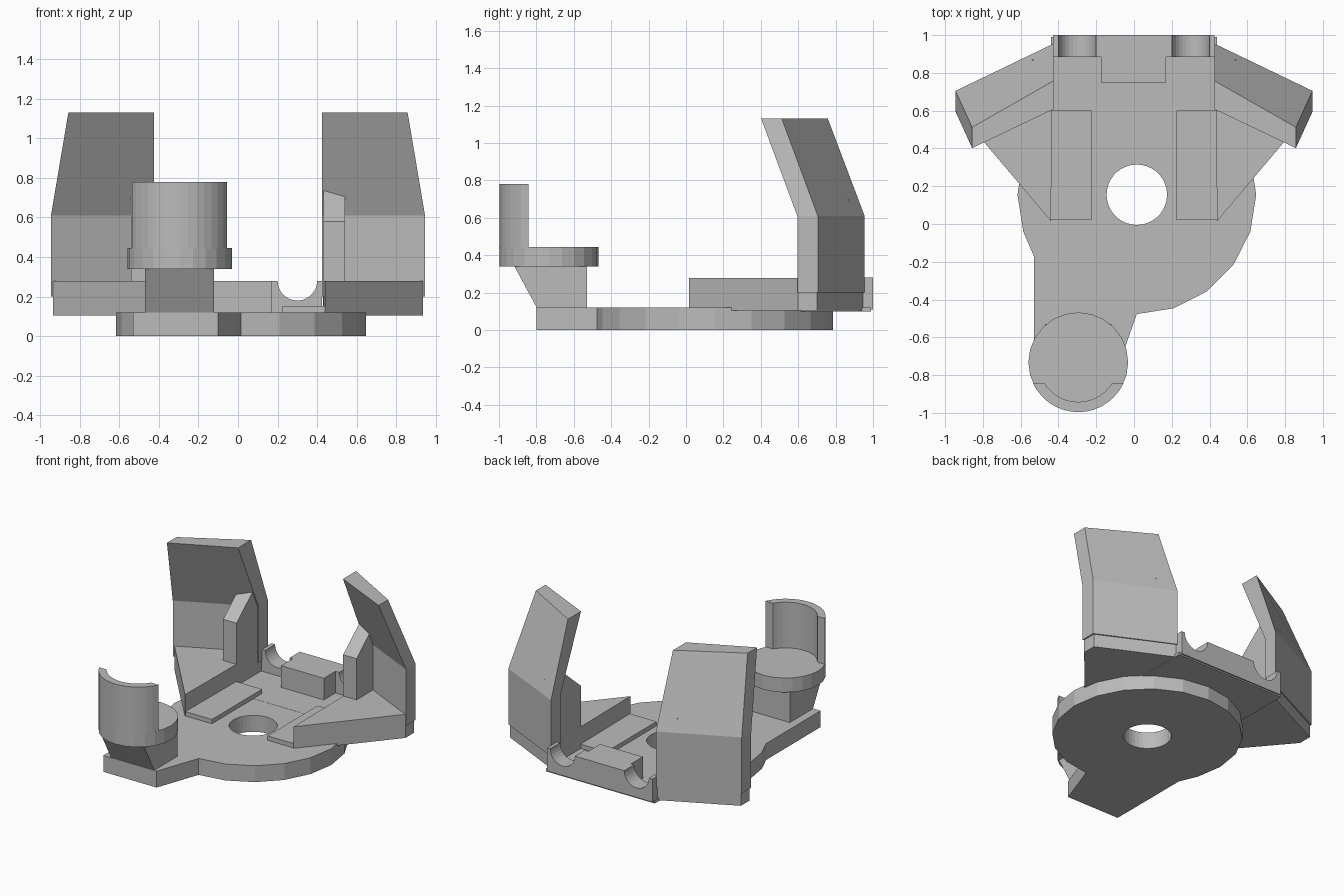
import bpy, bmesh
from math import cos, sin, pi, radians

if "Cube" in bpy.data.objects:
    bpy.data.objects.remove(bpy.data.objects["Cube"])

GREY = (0.5, 0.5, 0.5, 1)
grey = bpy.data.materials.new("plain_grey")
grey.use_nodes = True
grey.diffuse_color = GREY
grey.node_tree.nodes["Principled BSDF"].inputs["Base Color"].default_value = GREY


def loft(name, rings):
    """Closed solid skinned through matching rings of 3D points."""
    bm = bmesh.new()
    loops = [[bm.verts.new(p) for p in ring] for ring in rings]
    n = len(loops[0])
    for a, b in zip(loops, loops[1:]):
        for i in range(n):
            j = (i + 1) % n
            bm.faces.new((a[i], a[j], b[j], b[i]))
    bm.faces.new(loops[0][::-1])
    bm.faces.new(loops[-1])
    bmesh.ops.recalc_face_normals(bm, faces=bm.faces)
    mesh = bpy.data.meshes.new(name)
    bm.to_mesh(mesh)
    bm.free()
    mesh.materials.append(grey)
    obj = bpy.data.objects.new(name, mesh)
    bpy.context.collection.objects.link(obj)
    return obj


def prism(name, outline, z0, z1):
    return loft(name, [[(x, y, z) for x, y in outline] for z in (z0, z1)])


def box(name, x0, x1, y0, y1, z0, z1):
    return prism(name, [(x0, y0), (x1, y0), (x1, y1), (x0, y1)], z0, z1)


def arc(cx, cy, r, a0, a1, steps):
    """Points from angle a0 to a1 in degrees, both ends included."""
    angles = [radians(a0 + (a1 - a0) * i / steps) for i in range(steps + 1)]
    return [(cx + r * cos(a), cy + r * sin(a)) for a in angles]


# Round base with a front tab and a centre hole
CX, CY = 0.015, 0.155
outline = arc(CX, CY, 0.632, -90, 198, 16)
outline += [(-0.53, -0.17), (-0.53, -0.8), (-0.1, -0.8)]
base = prism("base", outline, 0, 0.12)
cutter = prism("hole_cutter", arc(CX, CY, 0.16, 0, 350, 35), -0.1, 0.3)
cutter.hide_render = True
cutter.hide_viewport = True
cutter.display_type = 'WIRE'
hole = base.modifiers.new("hole", 'BOOLEAN')
hole.object = cutter
hole.solver = 'EXACT'

# Post, round platform and half cup on the tab
PX, PY, PR = -0.295, -0.732, 0.264
loft("post", [
    [(-0.47, front, z), (-0.12, front, z), (-0.12, -0.53, z), (-0.47, -0.53, z)]
    for front, z in ((-0.795, 0.115), (-0.92, 0.345))])
prism("platform", arc(PX, PY, PR, 0, 345, 23), 0.34, 0.445)
outer = arc(PX, PY, PR, 204.5, 335.5, 14)
inner = arc(PX, PY, 0.21, 328.5, 211.5, 14)
prism("half_cup", outer + inner, 0.44, 0.78)

# Rear floor and raised blocks
box("rear_floor", -0.44, 0.44, 0.5, 0.99, 0.1, 0.121)
box("centre_block", -0.175, 0.17, 0.75, 0.89, 0.11, 0.28)

# Rear rail with two round grooves
profile = [(-0.43, 0.11), (0.425, 0.11), (0.425, 0.28)]
for x in (0.3, -0.3):
    profile += arc(x, 0.28, 0.1, 0, -180, 14)
profile.append((-0.43, 0.28))
loft("rear_rail", [[(x, y, z) for x, z in profile] for y in (0.885, 1.0)])

# Mirrored side parts
for side, s in (("left", 1), ("right", -1)):
    # Wing under the panel
    wing = [(0.44, 0.015), (0.935, 0.6), (0.935, 0.7), (0.43, 0.945)]
    prism(side + "_wing", [(s * x, y) for x, y in wing], 0.105, 0.278)

    # Thin pad along the inner side of the wing
    box(side + "_pad", s * 0.225, s * 0.44, 0.02, 0.6, 0.11, 0.152)

    # Tall panel: upright below, leaning inward above
    sections = [(0.945, 0.0, 0.2), (0.945, 0.0, 0.61), (0.857, 0.237, 1.13)]
    rings = []
    for x_end, lean, z in sections:
        end = 0.5 * (0.945 - x_end)
        plan = [(x_end, 0.595 + end - lean), (x_end, 0.705 + end - lean),
                (0.425, 0.955 - lean * 0.83), (0.425, 0.845 - lean)]
        rings.append([(s * x, y, z) for x, y in plan])
    loft(side + "_panel", rings)

    # Fin bracing the panel
    fin = [(0.6, 0.11), (0.6, 0.58), (0.8, 0.75), (0.87, 0.7), (0.88, 0.11)]
    loft(side + "_fin", [[(s * x, y, z) for y, z in fin] for x in (0.432, 0.54)])
